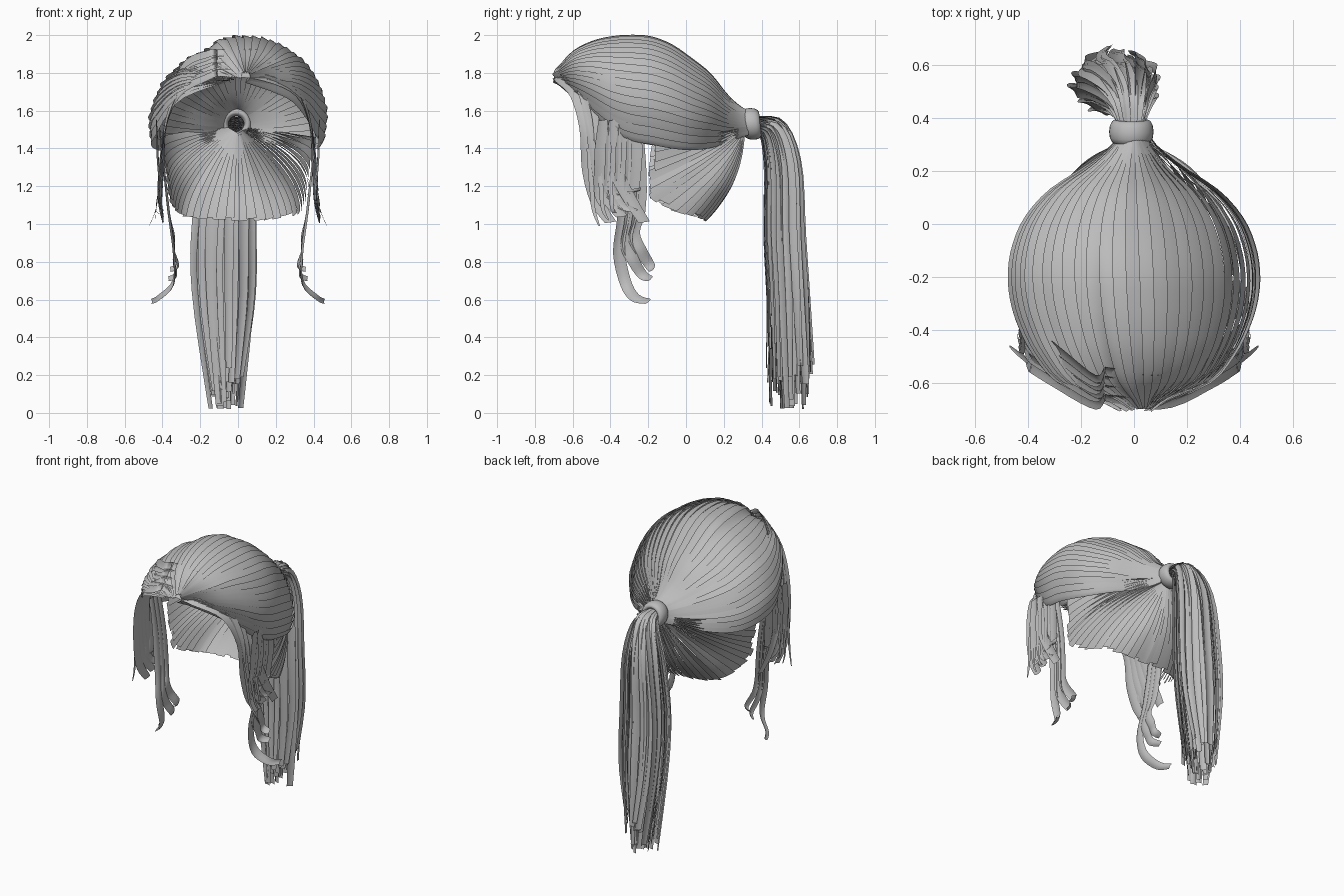
import bpy, bmesh, math, random
from mathutils import Vector as V

random.seed(4)
if "Cube" in bpy.data.objects:
    bpy.data.objects.remove(bpy.data.objects["Cube"])

hair = bpy.data.materials.new("hair_grey")
hair.use_nodes = True
GREY = (0.5, 0.5, 0.5, 1)
hair.diffuse_color = GREY
hair.node_tree.nodes["Principled BSDF"].inputs["Base Color"].default_value = GREY


def finish(name, bm):
    me = bpy.data.meshes.new(name)
    bm.to_mesh(me)
    bm.free()
    me.materials.append(hair)
    for p in me.polygons:
        p.use_smooth = True
    ob = bpy.data.objects.new(name, me)
    bpy.context.collection.objects.link(ob)
    return ob


def sample(pts, t):
    """Smooth curve through evenly spaced points, t from 0 to 1."""
    f = min(max(t, 0), 1) * (len(pts) - 1)
    i = min(int(f), len(pts) - 2)
    f -= i
    p = [V(pts[min(max(k, 0), len(pts) - 1)]) for k in range(i - 1, i + 3)]
    m1, m2 = (p[2] - p[0]) / 2, (p[3] - p[1]) / 2
    return (p[1] * (2*f**3 - 3*f**2 + 1) + m1 * (f**3 - 2*f**2 + f)
            + p[2] * (3*f**2 - 2*f**3) + m2 * (f**3 - f**2))


def add_grid(bm, fn, nu, nv):
    rows = [[bm.verts.new(fn(i / nu, j / nv)) for i in range(nu + 1)] for j in range(nv + 1)]
    for a, b in zip(rows, rows[1:]):
        for i in range(nu):
            bm.faces.new((a[i], a[i + 1], b[i + 1], b[i]))


def ribbon(bm, pts, width, side0, side1, cup=0.15, tip=0.5, steps=18):
    """Lock of hair: a cupped strip that swells, then narrows to its tip."""
    def fn(s, t):
        p = sample(pts, t)
        tan = sample(pts, t + 0.02) - sample(pts, t - 0.02)
        side = V(side0).lerp(V(side1), t).normalized()
        nor = side.cross(tan).normalized()
        w = width * (1 - (1 - tip) * t**3) * min(1, 0.5 + 2 * t)
        k = 2 * s - 1
        return p + side * (k * w / 2) + nor * (cup * w * (1 - k * k))
    add_grid(bm, fn, 4, steps)


def shingles(bm, surf, centre, count, lift, jag, steps):
    """Cover a surface with overlapping strands, one edge lifted over the next."""
    for i in range(count):
        end = 1 - random.random() * jag
        rise = lift * random.uniform(0.6, 1.3)

        def fn(s, t):
            u = min(-1 + 2 * (i + 1.35 * s) / count, 1)
            p = surf(u, t * (end + jag * 0.4 * s))
            k = rise * (1 - 1.4 * s) * math.sin(math.pi * min(t + 0.05, 0.75))
            return p + (p - centre).normalized() * k
        add_grid(bm, fn, 3, steps)


# Crown: sections from the tie to the forehead as (half width, top, lower edge)
SECTIONS = [(.06, 1.60, 1.47), (.16, 1.67, 1.43), (.31, 1.79, 1.40), (.40, 1.87, 1.39),
            (.445, 1.94, 1.40), (.462, 1.98, 1.42), (.455, 1.99, 1.44), (.425, 1.985, 1.49),
            (.37, 1.96, 1.58), (.275, 1.905, 1.67), (.05, 1.80, 1.75)]
BACK, FRONT = .33, -.70


def crown(u, t):
    w, top, low = sample(SECTIONS, t)
    y = BACK + (FRONT - BACK) * t
    limit = math.radians(105)
    a = u * limit
    z = low + (top - low) * (math.cos(a) - math.cos(limit)) / (1 - math.cos(limit))
    drop = max(0, min(1, (-u - .16) / .05)) * max(0, math.cos(a))     # lower side of the parting
    return V((w * math.sin(a) + .04 * t * math.cos(a), y, z - .035 * drop * min(1, 2 * t)))


bm = bmesh.new()
shingles(bm, crown, V((0, -.2, 1.5)), 34, .014, .015, 30)
finish("crown_hair", bm)

# Nape: strands fanning from the tie to a ragged lower edge
RIM = [(0, .10, 1.02), (.17, .09, 1.03), (.30, .01, 1.05), (.355, -.17, 1.13),
       (.375, -.19, 1.28), (.41, -.18, 1.46)]
BULGE = [(0, .27, 1.18), (.14, .25, 1.19), (.28, .20, 1.24), (.35, .15, 1.33),
         (.36, .13, 1.40), (.37, .12, 1.47)]


def nape(u, t):
    a, b = sample(RIM, abs(u)), sample(BULGE, abs(u))
    start = V((.05 * abs(u), .31, 1.48 + .03 * abs(u)))
    p = start * (1 - t)**2 + b * (2 * t * (1 - t)) + a * t * t
    p.x *= -1 if u < 0 else 1
    return p


bm = bmesh.new()
shingles(bm, nape, V((0, -.05, 1.35)), 38, .016, .05, 16)
finish("nape_hair", bm)

# Hair tie: a rounded band
bm = bmesh.new()


def band(s, t):
    a, b = 2 * math.pi * s, 2 * math.pi * t
    r = .062 + .022 * math.cos(b)
    return V((-.01 + r * math.cos(a), .348 + .045 * math.sin(b) - .1 * r * math.sin(a),
              1.53 + r * math.sin(a) * 1.0))


add_grid(bm, band, 28, 12)
bmesh.ops.remove_doubles(bm, verts=bm.verts, dist=.0005)
finish("hair_tie", bm)

# Ponytail: strips arching out of the tie, swelling, then gathering at the tip
bm = bmesh.new()
for i in range(64):
    a = i * 2.39996
    r = math.sqrt((i + .5) / 64)
    cx, cy = r * math.cos(a), r * math.sin(a)
    end = .02 + .25 * random.random() * (.4 + .6 * r)
    top = 1.53 + .045 * cy
    path = [(-.01 + .04 * cx, .36, top),
            (-.02 + .08 * cx, .455 + .06 * cy, 1.50 + .05 * cy),
            (-.05 + .14 * cx, .51 + .10 * cy, 1.30 + .03 * cy),
            (-.07 + .17 * cx, .52 + .115 * cy, .95),
            (-.07 + .165 * cx, .54 + .12 * cy, .60),
            (-.06 + .09 * cx, .55 + .13 * cy + random.uniform(-.02, .02), end)]
    side = (-math.sin(a) + .4, math.cos(a) * .7, 0)
    ribbon(bm, path, random.uniform(.045, .075), side, side, .12, .55)
finish("ponytail", bm)

# Fringe: locks sweeping from the parting round the rim and down each side
UP, ALONG = (0, .55, .8), (0, 1, .15)
bm = bmesh.new()
for s in (1, -1):
    for k in range(4):
        d = k * .035
        path = [(-.11, -.655 + d, 1.80 + d), (s * .13 - .02, -.675 + d * .8, 1.79 + d),
                (s * .30, -.585 + d, 1.71 + d), (s * .385, -.53 + d, 1.53),
                (s * (.40 + .006 * k), -.515 + d * 1.3, 1.30),
                (s * (.41 + .005 * k), -.47 + d * 1.6, 1.12 + .02 * (k % 2)),
                (s * (.435 if s > 0 else .40), -.40 + d * 1.7, 1.01 + .03 * (k % 3))]
        ribbon(bm, path, .085, UP, ALONG, .12 * s, .7, 26)
finish("fringe_locks", bm)

# Long face locks that curl backwards at their ends
bm = bmesh.new()
for s in (1, -1):
    for k in range(3):
        d, low = .04 * k, (.59, .71, .76)[k]
        flare = (.46, .37, .36)[k]
        path = [(s * .42, -.33 + d, 1.52), (s * .395, -.32 + d, 1.28),
                (s * .37, -.33 + d, 1.05), (s * .345, -.355 + d, .86 + d),
                (s * .345, -.32 + d, low + .10), (s * (flare - .04), -.27 + d, low + .02),
                (s * flare, -.20 + .01 * k, low)]
        ribbon(bm, path, .075, ALONG, (0, 1, .9), .15 * s, .5, 24)
finish("face_locks", bm)

# Short side locks beneath the crown, and a few loose wisps
bm = bmesh.new()
for s in (1, -1):
    for k in range(4):
        y = -.44 + .055 * k
        path = [(s * .435, y, 1.55), (s * .43, y, 1.35), (s * .415, y - .01, 1.18),
                (s * .42, y + .01, 1.10 + .03 * k)]
        ribbon(bm, path, .09, ALONG, ALONG, .12 * s, .6, 12)
    for k in range(3):
        y = -.52 + .05 * k
        path = [(s * .40, y, 1.40), (s * .42, y + .02, 1.20), (s * .435, y + .03, 1.08),
                (s * (.47 - .03 * k), y + .06, .99 + .03 * k)]
        ribbon(bm, path, .025, ALONG, ALONG, .1 * s, .3, 12)
finish("side_locks", bm)
